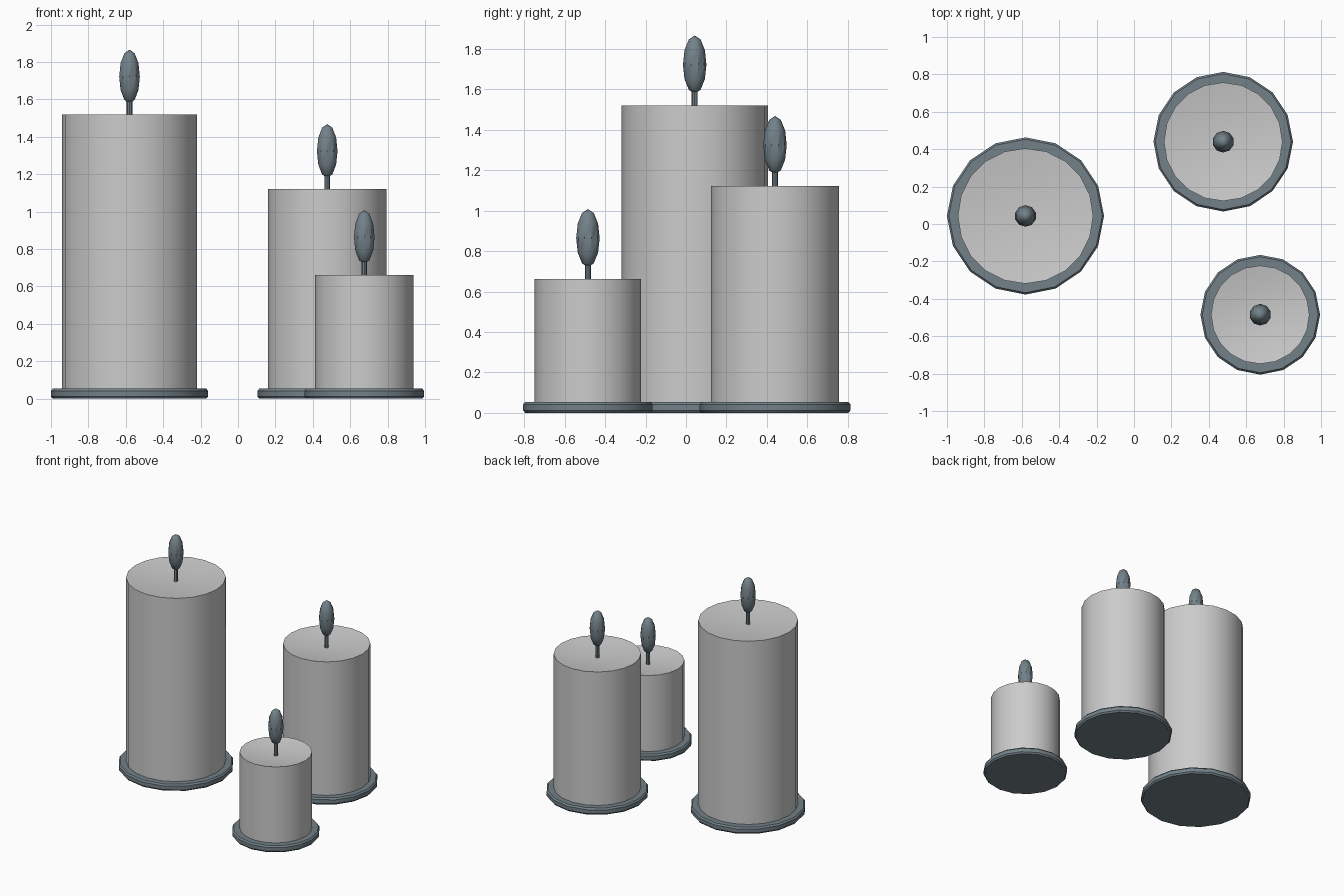
import bpy, bmesh
from math import sin, cos, pi, radians

if "Cube" in bpy.data.objects:
    bpy.data.objects.remove(bpy.data.objects["Cube"])


def material(name, rgb):
    m = bpy.data.materials.new(name)
    m.diffuse_color = (*rgb, 1)
    m.use_nodes = True
    m.node_tree.nodes["Principled BSDF"].inputs["Base Color"].default_value = m.diffuse_color
    return m


SLATE = material("slate_grey", (0.17, 0.22, 0.25))


def lathe(name, profile, sides, loc, mat=None, turn=0.0):
    """Revolve (radius, z) points, bottom to top; radius 0 makes a pole."""
    bm = bmesh.new()
    rings = []
    for r, z in profile:
        if r == 0:
            rings.append([bm.verts.new((0, 0, z))] * sides)
        else:
            angles = [turn + 2 * pi * i / sides for i in range(sides)]
            rings.append([bm.verts.new((r * cos(a), r * sin(a), z)) for a in angles])
    for low, high in zip(rings, rings[1:]):
        for i in range(sides):
            j = (i + 1) % sides
            quad = list(dict.fromkeys((low[i], low[j], high[j], high[i])))
            bm.faces.new(quad)
    bmesh.ops.recalc_face_normals(bm, faces=bm.faces)
    mesh = bpy.data.meshes.new(name)
    bm.to_mesh(mesh)
    bm.free()
    ob = bpy.data.objects.new(name, mesh)
    bpy.context.collection.objects.link(ob)
    ob.location = loc
    if mat:
        mesh.materials.append(mat)
    bpy.ops.object.select_all(action='DESELECT')
    ob.select_set(True)
    bpy.context.view_layer.objects.active = ob
    bpy.ops.object.shade_smooth_by_angle(angle=radians(35))
    return ob


def candle(label, x, y, r, plate_r, top):
    loc = (x, y, 0)
    # bevelled saucer
    lathe(label + "_saucer", [(0, 0), (plate_r - .01, 0), (plate_r, .012), (plate_r, .042),
                              (plate_r - .01, .054), (0, .054)], 16, loc, SLATE)
    # wax body with a shallow melted dip
    lathe(label + "_wax", [(0, 0.001), (r, 0.001), (r, top), (r * .6, top - .02), (0, top - .03)],
          20, loc)
    # wick
    lathe(label + "_wick", [(0, top - .05), (.015, top - .05), (.015, top + .08), (0, top + .08)],
          8, loc, SLATE)
    # stretched flame
    flame = [(.058 * sin(pi * k / 6) if 0 < k < 6 else 0, -.144 * cos(pi * k / 6))
             for k in range(7)]
    lathe(label + "_flame", flame, 10, (x, y, top + .202), SLATE, pi / 2)


candle("tall_candle", -.58, .043, .362, .42, 1.52)
candle("medium_candle", .477, .44, .317, .373, 1.122)
candle("small_candle", .675, -.485, .263, .32, .662)
